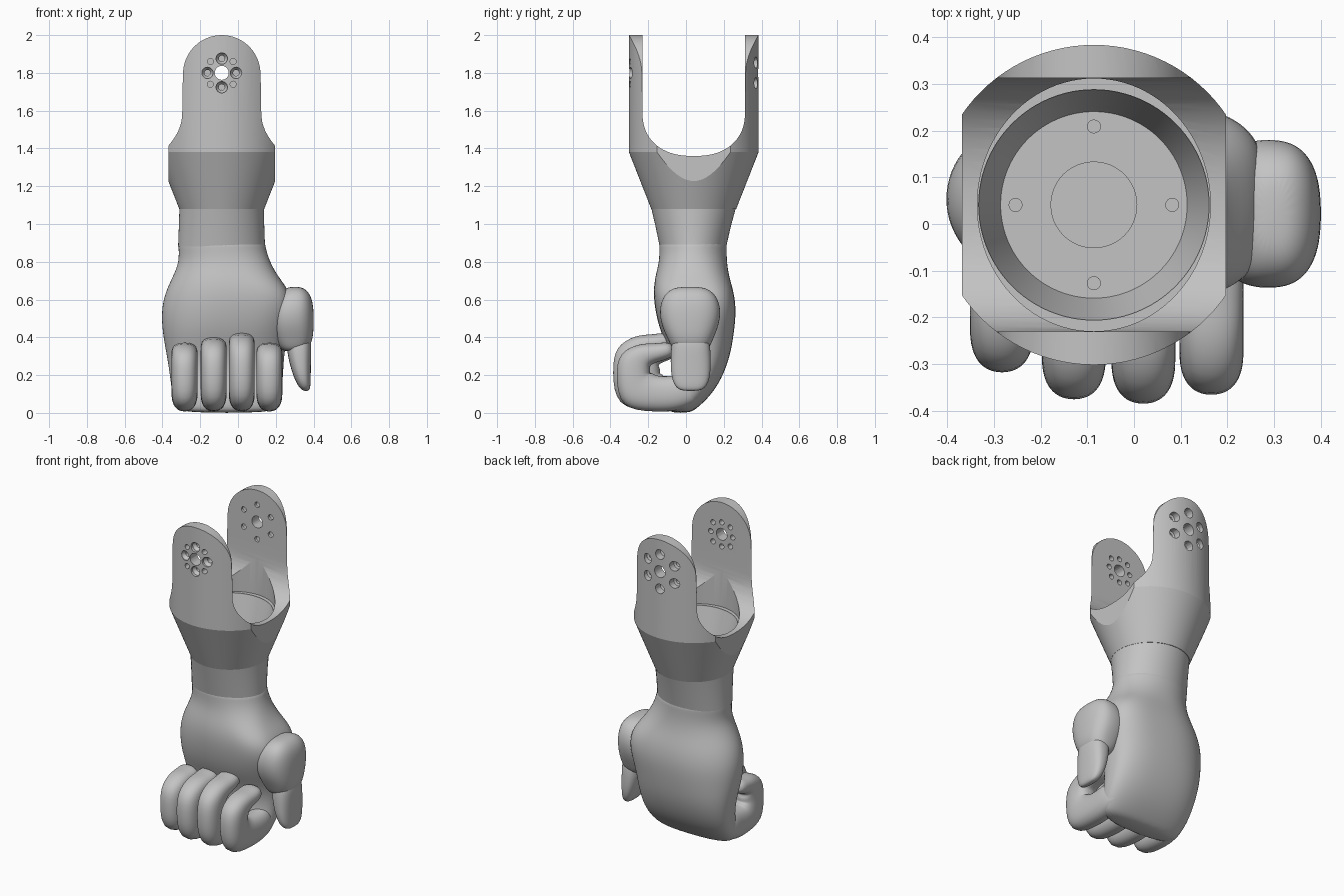
import bpy, bmesh
from math import sin, cos, pi, radians, copysign
from mathutils import Vector

cube = bpy.data.objects.get("Cube")
if cube:
    bpy.data.objects.remove(cube, do_unlink=True)

grey = bpy.data.materials.new("plain grey")
grey.use_nodes = True
COLOUR = (0.55, 0.55, 0.55, 1)
grey.diffuse_color = COLOUR
grey.node_tree.nodes["Principled BSDF"].inputs["Base Color"].default_value = COLOUR

AX, AY = -0.086, 0.041   # axis of the fork


def make(name, verts, faces):
    mesh = bpy.data.meshes.new(name)
    mesh.from_pydata([tuple(v) for v in verts], [], faces)
    bm = bmesh.new()
    bm.from_mesh(mesh)
    bmesh.ops.recalc_face_normals(bm, faces=bm.faces)
    bm.to_mesh(mesh)
    bm.free()
    mesh.materials.append(grey)
    ob = bpy.data.objects.new(name, mesh)
    bpy.context.collection.objects.link(ob)
    return ob


def skin(name, rings):
    """Closed tube through equal-sized rings of points."""
    n = len(rings[0])
    faces = [(i * n + j, i * n + (j + 1) % n, (i + 1) * n + (j + 1) % n, (i + 1) * n + j)
             for i in range(len(rings) - 1) for j in range(n)]
    faces += [tuple(range(n)), tuple(range((len(rings) - 1) * n, len(rings) * n))]
    return make(name, [p for r in rings for p in r], faces)


def bend(c, power):
    return copysign(abs(c) ** power, c)


def ring(centre, u, v, power=1.0, n=24, back_power=None):
    """Superellipse; a power below 1 squares it off, back_power shapes the -u half."""
    pts = []
    for k in range(n):
        c, s = cos(2 * pi * k / n), sin(2 * pi * k / n)
        p = back_power if back_power and c < -0.001 else power
        pts.append(Vector(centre) + Vector(u) * bend(c, p) + Vector(v) * bend(s, p))
    return pts


def lathe(name, profile, x=AX, y=AY, n=96):
    return skin(name, [ring((x, y, z), (r, 0, 0), (0, r, 0), 1, n) for r, z in profile])


def drill(x, z, *stations):
    """Round cutter along y through (radius, y) stations."""
    return skin("drill", [ring((x, y, z), (r, 0, 0), (0, 0, r), 1, 24) for r, y in stations])


def select(ob):
    bpy.ops.object.select_all(action="DESELECT")
    ob.select_set(True)
    bpy.context.view_layer.objects.active = ob


def boolean(ob, cutter, operation="DIFFERENCE"):
    mod = ob.modifiers.new("cut", "BOOLEAN")
    mod.operation, mod.object, mod.solver = operation, cutter, "EXACT"
    select(ob)
    bpy.ops.object.modifier_apply(modifier=mod.name)
    bpy.data.objects.remove(cutter, do_unlink=True)


def smooth(ob, angle=30, levels=0):
    select(ob)
    if levels:
        ob.modifiers.new("round", "SUBSURF").levels = levels
        bpy.ops.object.modifier_apply(modifier="round")
    bpy.ops.object.shade_smooth_by_angle(angle=radians(angle))


# Fork: flared body trimmed to the arm outline
fork = lathe("fork", [(0.225, 1.08), (0.343, 1.38), (0.343, 2.05)])
half = [(0.283, 1.0), (0.283, 1.42), (0.262, 1.46), (0.24, 1.515), (0.222, 1.575), (0.21, 1.64)]
half += [(0.205 * cos(a * pi / 32), 1.795 + 0.205 * sin(a * pi / 32)) for a in range(16)]
outline = half + [(0, 2.0)] + [(-x, z) for x, z in reversed(half)]
boolean(fork, skin("trim", [[(AX + x, y, z) for x, z in outline] for y in (-1, 1)]), "INTERSECT")

# U-shaped gap between the arms
gap = [(-0.272, 2.2)] + [(-0.272 * bend(cos(a * pi / 32), 0.85), 1.6 - 0.24 * bend(sin(a * pi / 32), 0.85))
                         for a in range(33)] + [(0.272, 2.2)]
boolean(fork, skin("gap", [[(x, AY + y, z) for y, z in gap] for x in (-1, 1)]))

# Tapered socket with a thin ledge below the arms
boolean(fork, lathe("socket", [(0.2, 1.17), (0.247, 1.34), (0.247, 1.4)]))
boolean(fork, skin("ledge", [ring((AX, AY, z), (0.25, 0, 0), (0, 0.271, 0), 1, 96) for z in (1.345, 1.7)]))

# Pivot and screw holes in both arms
HZ = 1.8
boolean(fork, drill(AX, HZ, (0.037, -1), (0.037, 1)))
for k in range(4):
    a = k * pi / 2
    boolean(fork, drill(AX + 0.076 * cos(a), HZ + 0.076 * sin(a),
                        (0.03, -0.4), (0.03, -0.285), (0.016, -0.265), (0.016, 0)))
    a += pi / 4
    boolean(fork, drill(AX + 0.085 * cos(a), HZ + 0.085 * sin(a), (0.016, -0.5), (0.016, 0)))
for k in range(6):
    a = pi / 2 + k * pi / 3
    boolean(fork, drill(AX + 0.108 * cos(a), HZ + 0.108 * sin(a),
                        (0.017, 0), (0.017, 0.33), (0.03, 0.335), (0.03, 0.6)))
smooth(fork, 15)

# Socket floor details
smooth(lathe("floor_disc", [(0.093, 1.16), (0.093, 1.178)], n=48))
for k in range(4):
    a = k * pi / 2
    smooth(lathe("floor_stud", [(0.015, 1.16), (0.015, 1.178)],
                 AX + 0.168 * cos(a), AY + 0.168 * sin(a), 16))

# Wrist collar
smooth(skin("wrist", [ring((-0.086, 0.04, 1.085), (0.224, 0, 0), (0, 0.224, 0), n=64),
                      ring((-0.087, 0.038, 0.99), (0.226, 0, 0), (0, 0.2, 0), n=64),
                      ring((-0.087, 0.037, 0.88), (0.23, 0, 0), (0, 0.176, 0), n=64)]))

# Palm: z, x min, x max, y min, y max, squareness on the thumb side and the outer side
palm = [(0.93, -0.316, 0.144, -0.145, 0.22, 1, 1), (0.88, -0.318, 0.146, -0.142, 0.217, 1, 1),
        (0.8, -0.313, 0.17, -0.143, 0.217, 0.9, 1), (0.72, -0.348, 0.215, -0.165, 0.23, 0.72, 1),
        (0.64, -0.388, 0.28, -0.175, 0.255, 0.58, 0.98), (0.54, -0.41, 0.29, -0.165, 0.268, 0.6, 0.95),
        (0.42, -0.402, 0.265, -0.135, 0.255, 0.7, 0.9), (0.3, -0.378, 0.245, -0.075, 0.235, 0.75, 0.82),
        (0.18, -0.36, 0.24, -0.07, 0.19, 0.78, 0.8), (0.09, -0.35, 0.23, -0.1, 0.13, 0.8, 0.8),
        (0.025, -0.325, 0.205, -0.1, 0.06, 0.8, 0.8), (0, -0.27, 0.15, -0.08, 0.02, 0.85, 0.85)]
smooth(skin("palm", [ring(((a + b) / 2, (c + d) / 2, z), ((b - a) / 2, 0, 0), (0, (d - c) / 2, 0), p,
                          back_power=q) for z, a, b, c, d, p, q in palm]), 60, 2)

# Curled fingers: path y, z and half thickness
path = [(0.06, 0.16, 0.07), (0.01, 0.12, 0.09), (-0.08, 0.1, 0.096), (-0.18, 0.1, 0.096),
        (-0.282, 0.118, 0.132), (-0.3, 0.2, 0.092), (-0.29, 0.272, 0.1), (-0.235, 0.31, 0.065),
        (-0.17, 0.318, 0.05), (-0.1, 0.332, 0.046), (-0.07, 0.337, 0.025)]


def finger(name, x, reach, rise):
    pts = [Vector((x, y * reach if y < 0 else y, 0.1 + (z - 0.1) * rise)) for y, z, _ in path]
    rings = []
    for i, p in enumerate(pts):
        t = (pts[min(i + 1, len(pts) - 1)] - pts[max(i - 1, 0)]).normalized()
        width = 0.07 if 0 < i < len(pts) - 1 else 0.04
        rings.append(ring(p, (width, 0, 0), Vector((0, -t.z, t.y)) * path[i][2], 0.86, 16))
    smooth(skin(name, rings), 60, 2)


for name, x, reach, rise in (("little_finger", -0.283, 0.77, 1.0), ("ring_finger", -0.129, 0.97, 1.12),
                             ("middle_finger", 0.02, 1.0, 1.22), ("index_finger", 0.166, 0.94, 1.0)):
    finger(name, x, reach, rise)

# Thumb: z, x min, x max, y centre, y half width
base = [(0.668, 0.27, 0.33, 0.02, 0.06), (0.65, 0.24, 0.365, 0.02, 0.11), (0.61, 0.2, 0.392, 0.021, 0.147),
        (0.54, 0.17, 0.402, 0.022, 0.165), (0.46, 0.17, 0.402, 0.022, 0.152),
        (0.39, 0.19, 0.397, 0.024, 0.12), (0.34, 0.22, 0.375, 0.025, 0.098),
        (0.325, 0.25, 0.33, 0.025, 0.07)]
tip = [(0.42, 0.28, 0.36, 0.025, 0.07), (0.39, 0.255, 0.39, 0.025, 0.1), (0.3, 0.262, 0.388, 0.025, 0.108),
       (0.2, 0.29, 0.385, 0.025, 0.106), (0.14, 0.318, 0.385, 0.025, 0.086), (0.115, 0.345, 0.375, 0.025, 0.05)]
for name, rows in (("thumb_base", base), ("thumb_tip", tip)):
    smooth(skin(name, [ring(((a + b) / 2, y, z), ((b - a) / 2, 0, 0), (0, h, 0), 0.78)
                       for z, a, b, y, h in rows]), 60, 2)
